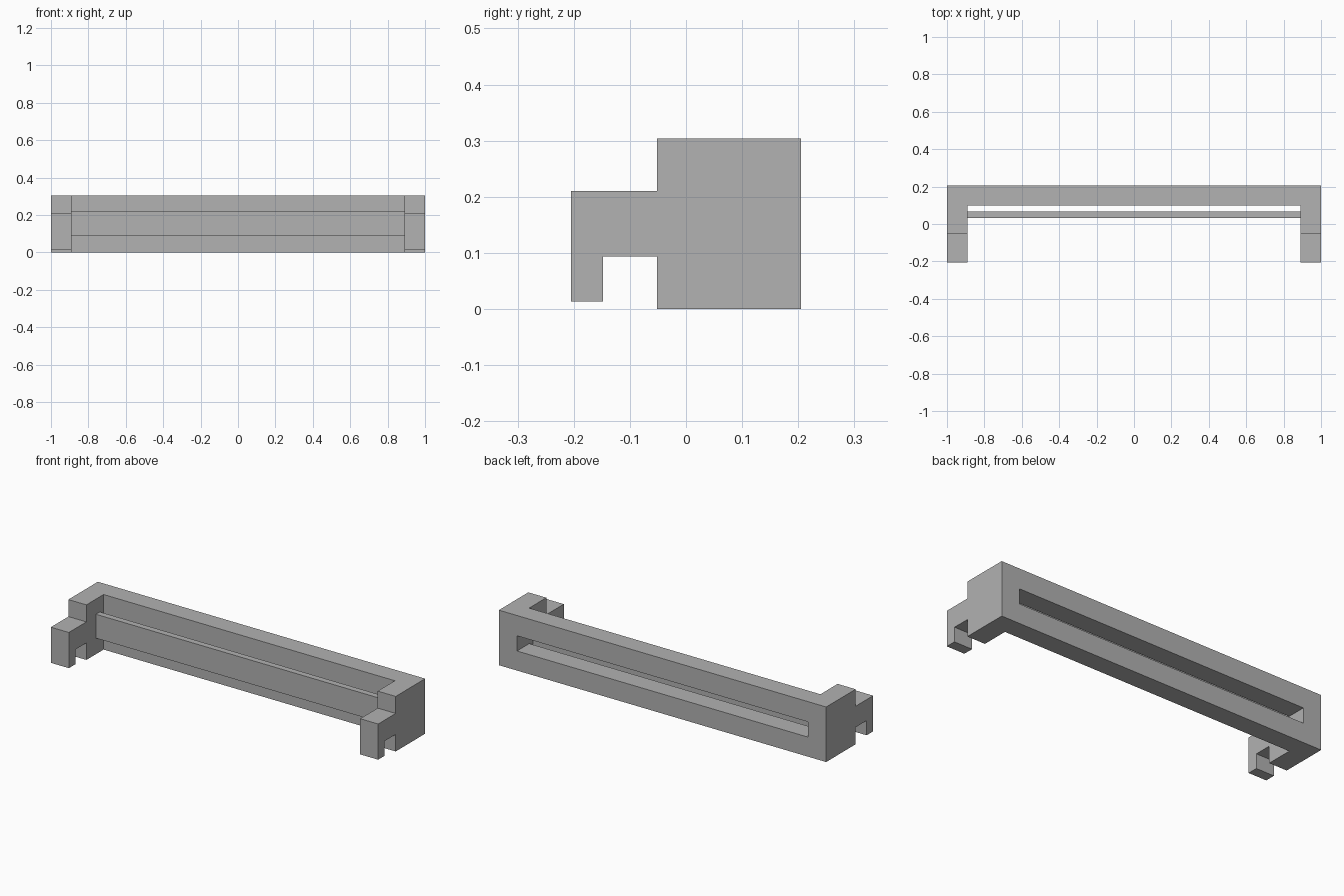
import bpy, bmesh
from mathutils import Vector

cube = bpy.data.objects.get("Cube")
if cube:
    bpy.data.objects.remove(cube, do_unlink=True)

# Single flat grey
grey = bpy.data.materials.new("matte_grey")
grey.use_nodes = True
colour = (0.445, 0.445, 0.445, 1)
grey.diffuse_color = colour
grey.node_tree.nodes["Principled BSDF"].inputs["Base Color"].default_value = colour

INNER = 0.89                 # inner face of the end blocks
FRONT, STEP, BACK = -0.205, -0.052, 0.205


def prism(name, points, offset):
    """Extrude a closed outline of 3D points along an offset."""
    bm = bmesh.new()
    face = bm.faces.new([bm.verts.new(p) for p in points])
    result = bmesh.ops.extrude_face_region(bm, geom=[face])
    verts = [v for v in result["geom"] if isinstance(v, bmesh.types.BMVert)]
    bmesh.ops.translate(bm, verts=verts, vec=Vector(offset))
    bmesh.ops.recalc_face_normals(bm, faces=bm.faces)
    mesh = bpy.data.meshes.new(name)
    bm.to_mesh(mesh)
    bm.free()
    mesh.materials.append(grey)
    obj = bpy.data.objects.new(name, mesh)
    bpy.context.collection.objects.link(obj)
    return obj


def box(name, x, y, z):
    base = [(x[0], y[0], z[0]), (x[1], y[0], z[0]), (x[1], y[1], z[0]), (x[0], y[1], z[0])]
    return prism(name, base, (0, 0, z[1] - z[0]))


# U-shaped frame: back beam with two end blocks
half = [(1, BACK), (1, STEP), (INNER, STEP), (INNER, 0.098)]
outline = half + [(-x, y) for x, y in reversed(half)]
frame = prism("frame", [(x, y, 0) for x, y in outline], (0, 0, 0.304))

# Long slot through the back beam
cutter = box("slot_cutter", (-0.889, 0.889), (0.09, 0.3), (0.108, 0.192))
cutter.hide_render = True
cut = frame.modifiers.new("slot", "BOOLEAN")
cut.operation = "DIFFERENCE"
cut.solver = "EXACT"
cut.object = cutter
bpy.context.view_layer.objects.active = frame
bpy.ops.object.modifier_apply(modifier=cut.name)
bpy.data.objects.remove(cutter, do_unlink=True)

# Slat spanning the end blocks in front of the slot
box("slat", (-INNER, INNER), (0.032, 0.066), (0.088, 0.22))

# Downturned hooks on the front of each end block
hook = [(STEP, 0.21), (FRONT, 0.21), (FRONT, 0.013), (-0.148, 0.013),
        (-0.148, 0.094), (STEP, 0.094)]
for side, name in ((1, "left_hook"), (-1, "right_hook")):
    prism(name, [(side * INNER, y, z) for y, z in hook], (side * (1 - INNER), 0, 0))
